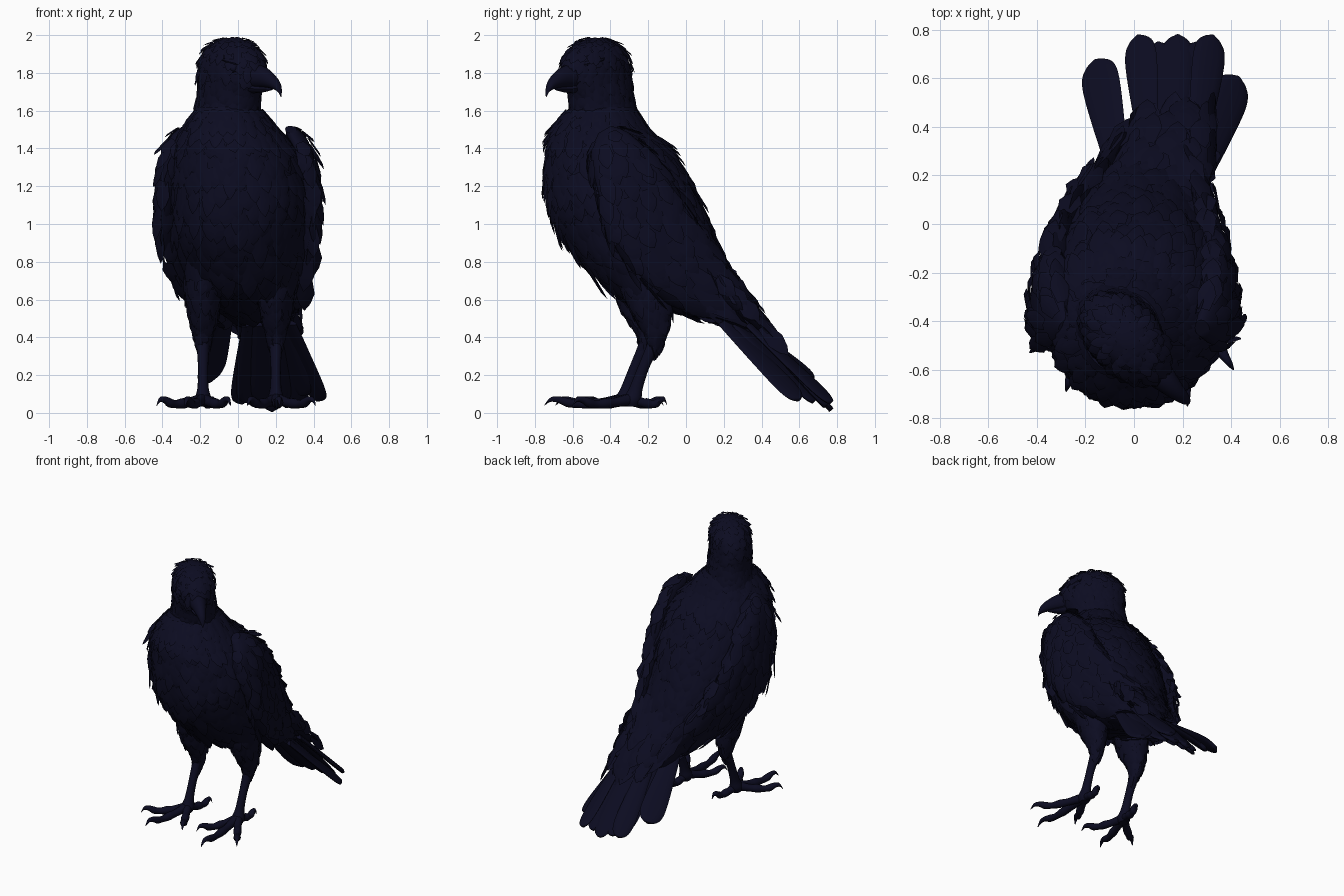
import bpy, bmesh, math, random
from mathutils import Vector

random.seed(4)
if "Cube" in bpy.data.objects:
    bpy.data.objects.remove(bpy.data.objects["Cube"])

navy = bpy.data.materials.new("midnight_plumage")
navy.use_nodes = True
colour = (0.0035, 0.0035, 0.015, 1)
navy.diffuse_color = colour
bsdf = navy.node_tree.nodes["Principled BSDF"]
bsdf.inputs["Base Color"].default_value = colour
bsdf.inputs["Roughness"].default_value = 0.8

X, Y, Z = Vector((1, 0, 0)), Vector((0, 1, 0)), Vector((0, 0, 1))


def finish(name, bm, normals=True):
    if normals:
        bmesh.ops.recalc_face_normals(bm, faces=bm.faces)
    mesh = bpy.data.meshes.new(name)
    bm.to_mesh(mesh)
    bm.free()
    mesh.materials.append(navy)
    obj = bpy.data.objects.new(name, mesh)
    bpy.context.collection.objects.link(obj)
    bpy.ops.object.select_all(action='DESELECT')
    obj.select_set(True)
    bpy.context.view_layer.objects.active = obj
    bpy.ops.object.shade_smooth_by_angle(angle=math.radians(40))


def surface(sections, u, v):
    """Smooth surface through elliptical sections (x, y, z, radius_u, radius_v)."""
    keys = [Vector(s) for s in sections]
    last = len(keys) - 1

    def at(t, a):
        f = min(max(t, 0), 1) * last
        i = min(int(f), last - 1)
        f -= i
        p, q, r, s = (keys[min(max(i + k, 0), last)] for k in (-1, 0, 1, 2))
        m = q + f * 0.5 * (r - p + f * (2*p - 5*q + 4*r - s + f * (3*(q - r) + s - p)))
        return Vector(m[:3]) + u * m[3] * math.cos(a) + v * m[4] * math.sin(a)
    return at


def loft(name, at, rows, cols):
    bm = bmesh.new()
    rings = [[bm.verts.new(at(r / rows, math.tau * c / cols)) for c in range(cols)]
             for r in range(rows + 1)]
    for one, two in zip(rings, rings[1:]):
        for c in range(cols):
            d = (c + 1) % cols
            bm.faces.new((one[c], one[d], two[d], two[c]))
    bm.faces.new(rings[0])
    bm.faces.new(rings[-1])
    finish(name, bm)


def leaf(bm, base, along, normal, length, width):
    """One pointed feather with a raised quill."""
    side = along.cross(normal).normalized()
    rows = []
    for f, w in ((0, 0.6), (0.5, 1), (0.8, 0.6)):
        mid = base + along * length * f
        rows.append([bm.verts.new(mid + side * width * w * k / 2 + normal * width * 0.1 * (k == 0))
                     for k in (-1, 0, 1)])
    tip = bm.verts.new(base + along * length)
    for one, two in zip(rows, rows[1:]):
        for k in (0, 1):
            bm.faces.new((one[k], one[k + 1], two[k + 1], two[k]))
    for k in (0, 1):
        bm.faces.new((rows[-1][k], rows[-1][k + 1], tip))


def plumage(name, at, rows, spacing, size, start=0.03, end=0.97):
    """Overlapping feathers; size(t) gives length and width."""
    bm = bmesh.new()
    for r in range(rows):
        level = start + (end - start) * r / (rows - 1)
        girth = sum((at(level, k * math.pi / 8) - at(level, (k + 1) * math.pi / 8)).length
                    for k in range(16))
        length, width = size(level)
        count = max(5, int(girth / (width * spacing)))
        for c in range(count):
            a = math.tau * (c + 0.5 * (r % 2) + random.uniform(-0.3, 0.3)) / count
            t = level + random.uniform(-0.3, 0.3) * (end - start) / rows
            base = at(t, a)
            along = (at(t + 0.02, a) - at(t - 0.02, a)).normalized()
            across = at(t, a + 0.05) - at(t, a - 0.05)
            normal = across.cross(along).normalized()
            if normal.dot(base - at(t, a + math.pi)) < 0:
                normal.negate()
            along += normal * random.uniform(0, 0.12) + across.normalized() * random.uniform(-0.15, 0.15)
            leaf(bm, base + normal * 0.003, along.normalized(), normal,
                 length * random.uniform(0.7, 1.3), width)
    finish(name, bm, False)


# Head and neck, turned toward the left
ahead = Vector((.68, -.73, 0))
across = Vector((.73, .68, 0))
head = surface([
    (-.03, -.475, 1.985, .04, .03), (-.03, -.475, 1.955, .12, .09), (-.03, -.475, 1.89, .19, .125),
    (-.035, -.475, 1.8, .21, .135), (-.045, -.455, 1.7, .19, .14), (-.055, -.44, 1.6, .19, .155),
    (-.05, -.435, 1.48, .22, .22)], ahead, across)
loft("head", head, 30, 32)
plumage("head_feathers", head, 15, 0.75, lambda t: (0.06 + 0.03 * t, 0.045 + 0.02 * t))

# Trunk
body = surface([
    (-.05, -.445, 1.62, .16, .17), (-.04, -.45, 1.5, .25, .255), (-.02, -.41, 1.4, .31, .32),
    (0, -.355, 1.2, .355, .385), (0, -.285, 1, .355, .4), (.02, -.2, .85, .335, .38),
    (.035, -.1, .7, .285, .34), (.06, .06, .6, .23, .25), (.1, .2, .52, .14, .15)], X, Y)
loft("body", body, 40, 40)
plumage("body_feathers", body, 20, 0.7, lambda t: (0.1 + 0.12 * t, 0.065 + 0.06 * t))

# Upper back feathers that run into the tail
rump = surface([(.04, 0, .92, .22, .08), (.09, .16, .72, .21, .075), (.14, .29, .58, .18, .055),
                (.165, .41, .45, .15, .02)], X, Vector((0, .7, .7)))
loft("rump", rump, 12, 20)
plumage("rump_feathers", rump, 7, 0.8, lambda t: (0.16, 0.1))

# Folded wings, leaning in over the back
for side, label in ((1, "left"), (-1, "right")):
    path = [(.28, -.43, 1.5, .03, .04), (.325, -.4, 1.42, .055, .12), (.355, -.31, 1.25, .06, .18),
            (.355, -.21, 1.03, .055, .21), (.3, -.05, .8, .05, .2), (.21, .14, .62, .04, .14),
            (.14, .34, .48, .015, .04)]
    reach = Vector((-side * .2, .85, .48)).normalized()
    outward = (X - reach * X.dot(reach)).normalized()
    wing = surface([(side * p[0] + 0.18 * max(0, p[1] + 0.15), *p[1:]) for p in path],
                   outward, reach)
    loft(label + "_wing", wing, 28, 24)
    plumage(label + "_wing_feathers", wing, 14, 0.8,
            lambda t: (0.1 + 0.12 * t, 0.08 + 0.03 * t), 0.08, 0.9)


# Tail feathers: thin blades with rounded ends
def blade(name, base, tip, width, roll):
    base, tip = Vector(base), Vector(tip)
    along = tip - base
    side = (X - along * X.dot(along) / along.length_squared).normalized()
    up = side.cross(along).normalized()
    side = side * math.cos(roll) + up * math.sin(roll)
    up = side.cross(along).normalized()
    outline = ((0, .6), (.4, .85), (.75, 1), (.9, .9), (.97, .6), (1, .2))
    at = surface([(*(base + along * f), width * w / 2, 0.015) for f, w in outline], side, up)
    loft(name, at, 20, 12)


for i, x in enumerate((.02, .1, .18, .26, .32)):
    arch = abs(i - 2)
    blade("tail_feather_" + str(i + 1), (.06 + .05 * i, .33, .51 - .02 * arch),
          (x, .77 - .03 * (i % 2), .015 + .02 * arch), .14, .2 * (2 - i))
for i in range(4):
    blade("tail_under_feather_" + str(i + 1), (.06 + .06 * i, .26, .47),
          (.06 + .08 * i, .68, .06), .15, .25 * (1.5 - i))
blade("tail_side_feather_right", (-.07, .25, .5), (-.155, .67, .17), .17, .5)
blade("tail_side_feather_left", (.27, .2, .48), (.425, .6, .07), .165, -.6)
blade("tail_inner_feather_left", (.23, .25, .48), (.34, .6, .1), .16, -.6)

# Beak
upper = surface([(.04, -.555, 1.78, .085, .075), (.12, -.635, 1.78, .055, .06),
                 (.175, -.69, 1.76, .036, .042), (.215, -.727, 1.725, .02, .026),
                 (.228, -.74, 1.68, .004, .008)], across, Z)
loft("upper_beak", upper, 16, 16)
lower = surface([(.04, -.555, 1.725, .06, .035), (.12, -.635, 1.715, .035, .02),
                 (.18, -.69, 1.715, .008, .006)], across, Z)
loft("lower_beak", lower, 8, 12)

# Eyes under brow ridges
for side, label in ((1, "left"), (-1, "right")):
    eye = Vector((-.035, -.475, 1.825)) + ahead * 0.125 + across * side * 0.098
    bm = bmesh.new()
    bmesh.ops.create_uvsphere(bm, u_segments=16, v_segments=10, radius=0.024)
    bmesh.ops.translate(bm, verts=bm.verts, vec=eye)
    finish(label + "_eye", bm)
    spots = (eye + ahead * k * 0.06 - across * side * k * 0.03 + Z * (0.032 - 0.015 * k)
             for k in (-1, 0, 1))
    ridge = surface([(*p, r, r * 0.7) for p, r in zip(spots, (.008, .024, .008))], across, Z)
    loft(label + "_brow", ridge, 8, 8)


# Legs and feet
def toe(name, root, tip, thick=0.03):
    root, tip = Vector(root), Vector(tip)
    way = tip - root
    cross = Vector((-way.y, way.x, 0)).normalized()
    steps = ((0, .075, 1.1), (.3, .055, .85), (.45, .05, .95), (.6, .046, .72), (.74, .055, .85),
             (.84, .07, .6), (.93, .07, .4), (1, .04, .08))
    at = surface([(*(root + way * f + Z * h), thick * r, thick * r) for f, h, r in steps], cross, Z)
    loft(name, at, 24, 10)


feet = {"right": (-.185, -.33, [(-.43, -.53), (-.28, -.69), (-.04, -.6), (-.13, -.12)]),
        "left": (.2, -.285, [(.41, -.6), (.22, -.75), (.05, -.56), (.22, -.1)])}
for label, (x, y, tips) in feet.items():
    thigh = surface([(x, y + .05, .82, .1, .15), (x, y + .07, .68, .095, .13),
                     (x, y + .1, .54, .075, .1), (x, y + .12, .44, .05, .06),
                     (x, y + .12, .37, .03, .03)], X, Y)
    loft(label + "_thigh", thigh, 16, 20)
    plumage(label + "_thigh_feathers", thigh, 9, 0.8, lambda t: (0.1, 0.06), 0.2, 0.9)
    shank = surface([(x, y + .13, .42, .033, .038), (x, y + .11, .35, .033, .038),
                     (x, y + .06, .24, .027, .032), (x, y + .02, .13, .03, .037),
                     (x, y, .07, .045, .05), (x, y, .035, .03, .035)], X, Y)
    loft(label + "_shank", shank, 20, 14)
    for word, (tx, ty) in zip(("outer", "middle", "inner", "hind"), tips):
        toe(label + "_" + word + "_toe", (x, y, 0), (tx, ty, 0))
